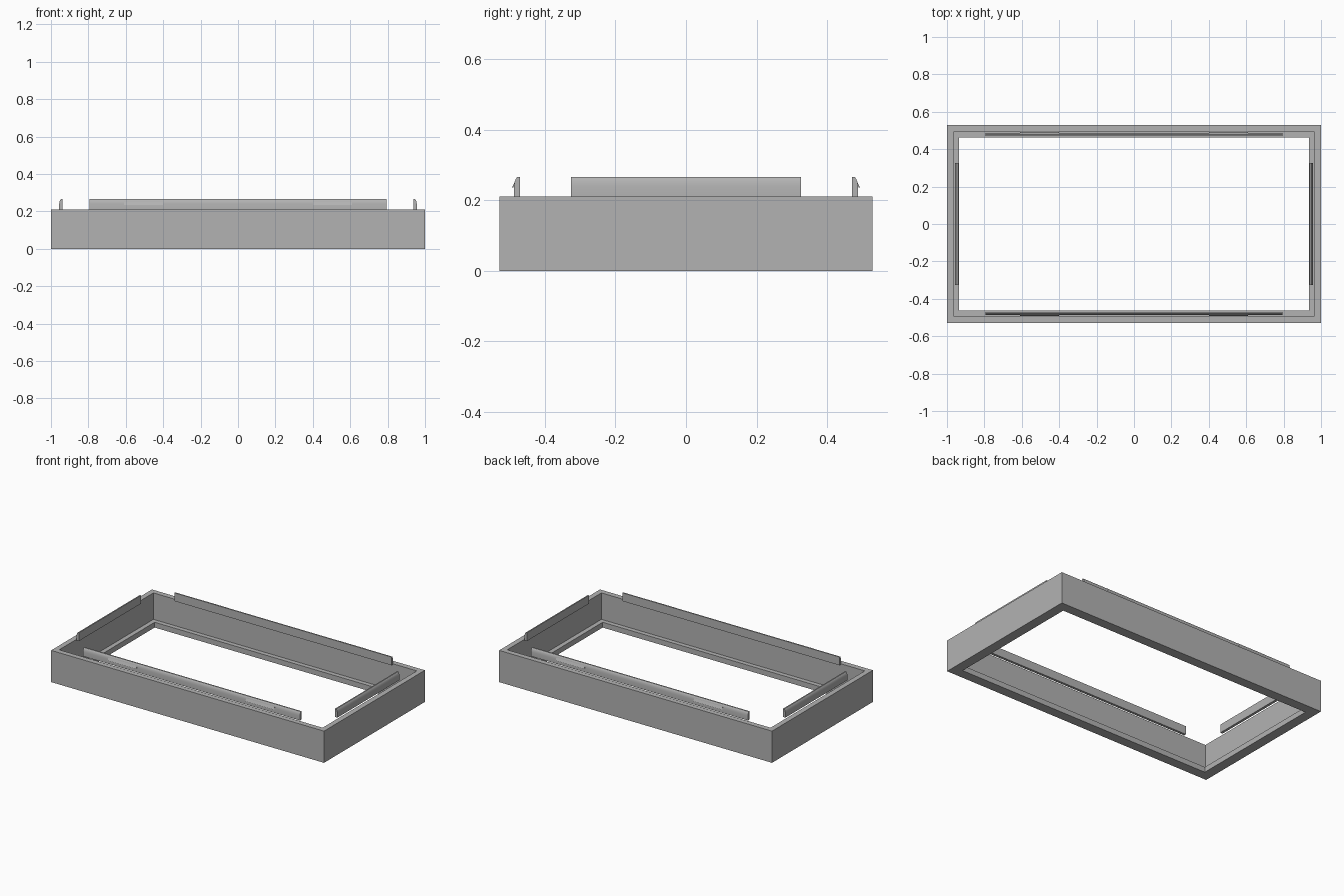
import bpy, bmesh, math
from mathutils import Matrix

cube = bpy.data.objects.get("Cube")
if cube:
    bpy.data.objects.remove(cube, do_unlink=True)

GREY = (0.45, 0.45, 0.45, 1)
mat = bpy.data.materials.new("plain grey")
mat.use_nodes = True
mat.diffuse_color = GREY
mat.node_tree.nodes["Principled BSDF"].inputs["Base Color"].default_value = GREY

HALF_X, HALF_Y, HEIGHT = 1.0, 0.528, 0.21
WALL, LEDGE, LEDGE_Z = 0.035, 0.065, 0.035


def finish(name, bm, smooth=False):
    bmesh.ops.recalc_face_normals(bm, faces=bm.faces[:])
    mesh = bpy.data.meshes.new(name)
    bm.to_mesh(mesh)
    bm.free()
    mesh.materials.append(mat)
    obj = bpy.data.objects.new(name, mesh)
    bpy.context.collection.objects.link(obj)
    if smooth:
        bpy.ops.object.select_all(action="DESELECT")
        obj.select_set(True)
        bpy.context.view_layer.objects.active = obj
        bpy.ops.object.shade_smooth_by_angle(angle=math.radians(35))
    return obj


# Frame: stepped wall section swept round the four mitred corners
section = [(0, 0), (0, HEIGHT), (WALL, HEIGHT), (WALL, LEDGE_Z),
           (LEDGE, LEDGE_Z), (LEDGE, 0)]
bm = bmesh.new()
rings = [[bm.verts.new((sx * (HALF_X - d), sy * (HALF_Y - d), z)) for d, z in section]
         for sx, sy in ((-1, -1), (1, -1), (1, 1), (-1, 1))]
n = len(section)
for c in range(4):
    a, b = rings[c], rings[(c + 1) % 4]
    for i in range(n):
        j = (i + 1) % n
        bm.faces.new((a[i], b[i], b[j], a[j]))
finish("frame", bm)


def strip(name, profile, start, end, distance, angle, smooth=False):
    """Extrude an (outward, z) profile along one side of the frame."""
    bm = bmesh.new()
    verts = [bm.verts.new((start, -distance - d, z)) for d, z in profile]
    face = bm.faces.new(verts)
    out = bmesh.ops.extrude_face_region(bm, geom=[face])["geom"]
    moved = [v for v in out if isinstance(v, bmesh.types.BMVert)]
    bmesh.ops.translate(bm, verts=moved, vec=(end - start, 0, 0))
    bm.transform(Matrix.Rotation(angle, 4, "Z"))
    return finish(name, bm, smooth)


# Upright strips along the inside of each wall, rounded on the outer top
TOP = 0.265
clip = [(0, HEIGHT), (0, TOP), (0.008, TOP), (0.012, 0.26),
        (0.015, 0.252), (0.017, 0.24), (0.017, HEIGHT)]
hook = [(0.009, TOP), (0.013, 0.256), (0.023, 0.234), (0.016, 0.238)]
sides = [("front", 0.795, 0.47, 0), ("left", 0.325, 0.939, math.pi / 2),
         ("back", 0.795, 0.47, math.pi), ("right", 0.325, 0.939, -math.pi / 2)]
for name, half, distance, angle in sides:
    strip(name + "_clip", clip, -half, half, distance, angle, True)
    # Snap hooks on the two long strips
    if name in ("front", "back"):
        for label, start in (("a", -0.61), ("b", 0.4)):
            strip(f"{name}_hook_{label}", hook, start, start + 0.21, distance, angle)
